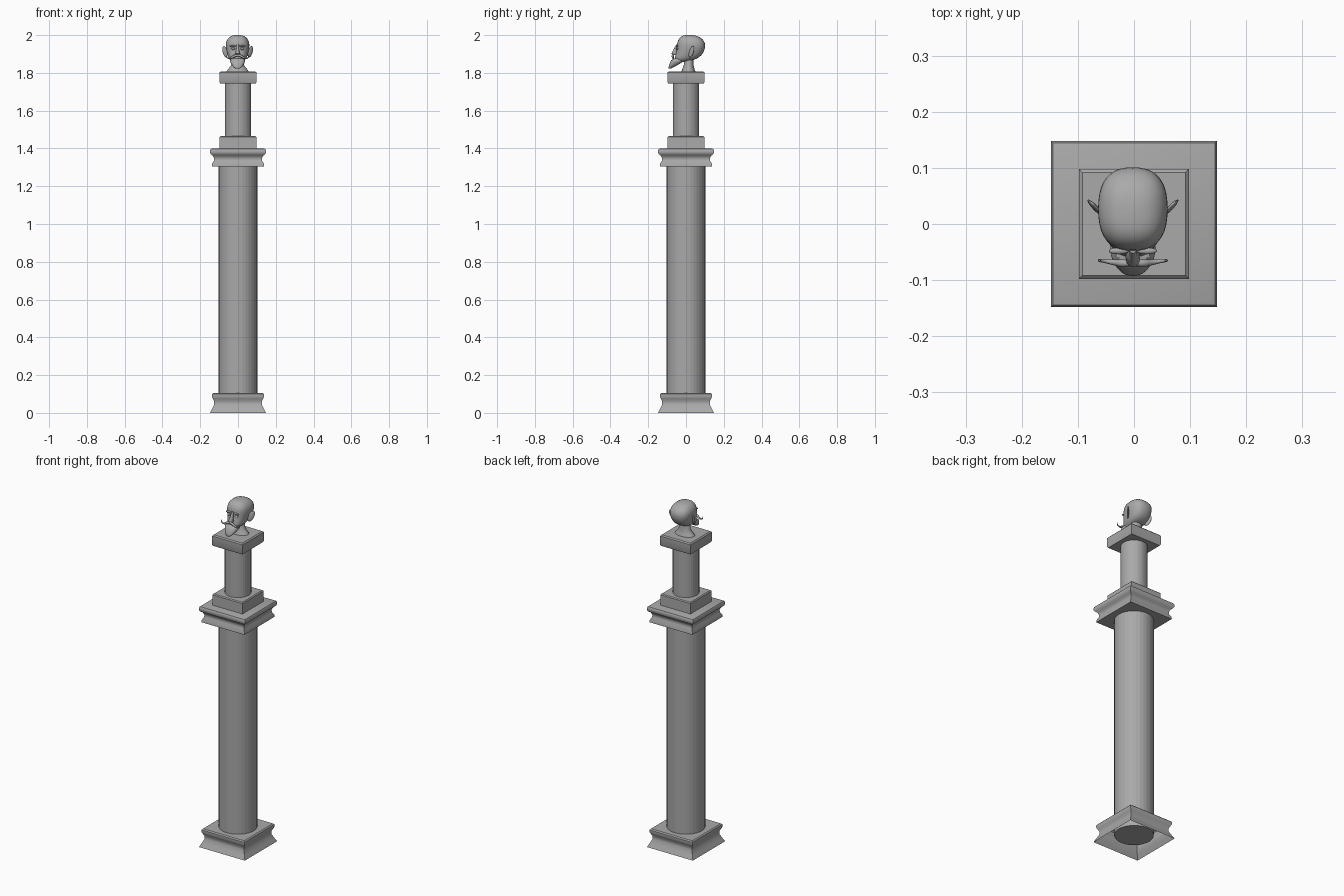
import bpy, bmesh, math
from mathutils import Vector

if "Cube" in bpy.data.objects:
    bpy.data.objects.remove(bpy.data.objects["Cube"], do_unlink=True)

stone = bpy.data.materials.new("grey stone")
stone.use_nodes = True
GREY = (0.4, 0.4, 0.4, 1)
stone.diffuse_color = GREY
stone.node_tree.nodes["Principled BSDF"].inputs["Base Color"].default_value = GREY


def finish(name, bm, angle=None, subdiv=0):
    bmesh.ops.recalc_face_normals(bm, faces=bm.faces)
    me = bpy.data.meshes.new(name)
    bm.to_mesh(me)
    bm.free()
    me.materials.append(stone)
    ob = bpy.data.objects.new(name, me)
    bpy.context.collection.objects.link(ob)
    if subdiv:
        mod = ob.modifiers.new("smooth", "SUBSURF")
        mod.levels = mod.render_levels = subdiv
    if angle:
        bpy.ops.object.select_all(action="DESELECT")
        ob.select_set(True)
        bpy.context.view_layer.objects.active = ob
        bpy.ops.object.shade_smooth_by_angle(angle=math.radians(angle))
    return ob


def loft(name, rings, cap_start=True, cap_end=True, **kw):
    """Skin a list of closed point rings."""
    bm = bmesh.new()
    loops = [[bm.verts.new(p) for p in ring] for ring in rings]
    n = len(loops[0])
    for a, b in zip(loops, loops[1:]):
        for i in range(n):
            bm.faces.new((a[i], a[(i + 1) % n], b[(i + 1) % n], b[i]))
    if cap_start:
        bm.faces.new(loops[0][::-1])
    if cap_end:
        bm.faces.new(loops[-1])
    return finish(name, bm, **kw)


def square(h, z):
    return [(-h, -h, z), (h, -h, z), (h, h, z), (-h, h, z)]


def moulding(name, profile, **kw):
    loft(name, [square(h, z) for h, z in profile], angle=35, **kw)


def shaft(name, r, z0, z1, n=32):
    circle = [(r * math.cos(math.tau * i / n), r * math.sin(math.tau * i / n)) for i in range(n)]
    loft(name, [[(x, y, z) for x, y in circle] for z in (z0, z1)])


def oval(yf, zf, yb, zb, w, cx=-0.002, power=2.5, n=20):
    """Tilted superellipse: front point, back point, half width."""
    pts = []
    for i in range(n):
        a = math.tau * i / n
        c, s = math.cos(a), math.sin(a)
        x = math.copysign(abs(c) ** (2 / power), c) * w
        t = (math.copysign(abs(s) ** (2 / power), s) + 1) / 2
        pts.append((cx + x, yf + (yb - yf) * t, zf + (zb - zf) * t))
    return pts


def ellipsoid(name, centre, size, tilt=0):
    bm = bmesh.new()
    bmesh.ops.create_uvsphere(bm, u_segments=16, v_segments=10, radius=1)
    for v in bm.verts:
        v.co = Vector(v.co[i] * size[i] for i in range(3))
        v.co.x += tilt * v.co.z
        v.co += Vector(centre)
    return finish(name, bm, angle=60)


# Main column with hollow base and moulded capital
moulding("base", [(0.148, 0), (0.137, 0.022), (0.126, 0.045), (0.126, 0.06), (0.133, 0.075),
                  (0.138, 0.085), (0.138, 0.099), (0.132, 0.105)], cap_start=False)
shaft("main_shaft", 0.102, 0.03, 1.32)
moulding("capital", [(0.138, 1.305), (0.137, 1.318), (0.128, 1.335), (0.127, 1.348),
                     (0.134, 1.362), (0.144, 1.37), (0.148, 1.378), (0.148, 1.39),
                     (0.144, 1.397), (0.136, 1.4)])

# Upper pedestal
moulding("upper_plinth", [(0.097, 1.4), (0.097, 1.46), (0.092, 1.465)])
shaft("upper_shaft", 0.07, 1.46, 1.75)
moulding("upper_cap", [(0.094, 1.744), (0.098, 1.75), (0.098, 1.802), (0.092, 1.808)])

# Bust: neck, skull and beard
loft("neck", [oval(-0.025, 1.806, 0.05, 1.806, 0.06, power=2),
              oval(-0.02, 1.82, 0.045, 1.82, 0.05, power=2),
              oval(-0.012, 1.84, 0.04, 1.84, 0.034, power=2),
              oval(-0.01, 1.885, 0.04, 1.89, 0.03, power=2)], angle=60)
loft("head", [oval(-0.055, 1.848, 0.03, 1.866, 0.02),
              oval(-0.062, 1.862, 0.055, 1.873, 0.042),
              oval(-0.058, 1.89, 0.083, 1.89, 0.053),
              oval(-0.05, 1.92, 0.099, 1.92, 0.06),
              oval(-0.049, 1.945, 0.104, 1.945, 0.064),
              oval(-0.046, 1.97, 0.098, 1.97, 0.061),
              oval(-0.03, 1.993, 0.075, 1.99, 0.045),
              oval(-0.005, 2.001, 0.045, 2.001, 0.02)], angle=60, subdiv=1)
loft("beard", [oval(-0.092, 1.82, -0.076, 1.823, 0.012),
               oval(-0.094, 1.83, -0.052, 1.838, 0.026),
               oval(-0.086, 1.853, -0.015, 1.856, 0.039),
               oval(-0.073, 1.882, 0.0, 1.88, 0.046)], angle=60, subdiv=1)

# Nose
loft("nose", [oval(-0.066, 1.894, -0.04, 1.894, 0.01, power=2),
              oval(-0.077, 1.902, -0.04, 1.9, 0.013, power=2),
              oval(-0.068, 1.92, -0.04, 1.92, 0.008, power=2),
              oval(-0.052, 1.95, -0.04, 1.95, 0.006, power=2)], angle=60)

# Paired features
for side, label in ((1, "left"), (-1, "right")):
    cx = -0.002
    ellipsoid(label + "_eye", (cx + side * 0.024, -0.046, 1.927), (0.01, 0.007, 0.006))
    ellipsoid(label + "_brow", (cx + side * 0.025, -0.048, 1.942), (0.018, 0.006, 0.005))
    # Ear flaring outwards and back
    bm = bmesh.new()
    bmesh.ops.create_uvsphere(bm, u_segments=12, v_segments=8, radius=1)
    for v in bm.verts:
        x, y, z = v.co
        out = 0.067 + 0.013 * x + 0.006 * z
        v.co = (cx + side * out, 0.029 + 0.006 * y + 0.011 * x + 0.008 * z, 1.912 + 0.03 * z)
    finish(label + "_ear", bm, angle=60)
    # Moustache drooping, then curling up at the tip
    path = [(0, -0.068, 1.893, 0.006), (0.018, -0.07, 1.889, 0.007), (0.036, -0.068, 1.879, 0.005),
            (0.05, -0.066, 1.878, 0.0035), (0.06, -0.065, 1.887, 0.0025), (0.059, -0.065, 1.895, 0.0015)]
    curve = bpy.data.curves.new(label + "_moustache", "CURVE")
    curve.dimensions = "3D"
    curve.bevel_depth = 1
    curve.bevel_resolution = 2
    curve.resolution_u = 5
    curve.use_fill_caps = True
    spline = curve.splines.new("BEZIER")
    spline.bezier_points.add(len(path) - 1)
    for p, (x, y, z, r) in zip(spline.bezier_points, path):
        p.co = (cx + side * x, y, z)
        p.radius = r
        p.handle_left_type = p.handle_right_type = "AUTO"
    curve.materials.append(stone)
    bpy.context.collection.objects.link(bpy.data.objects.new(label + "_moustache", curve))
